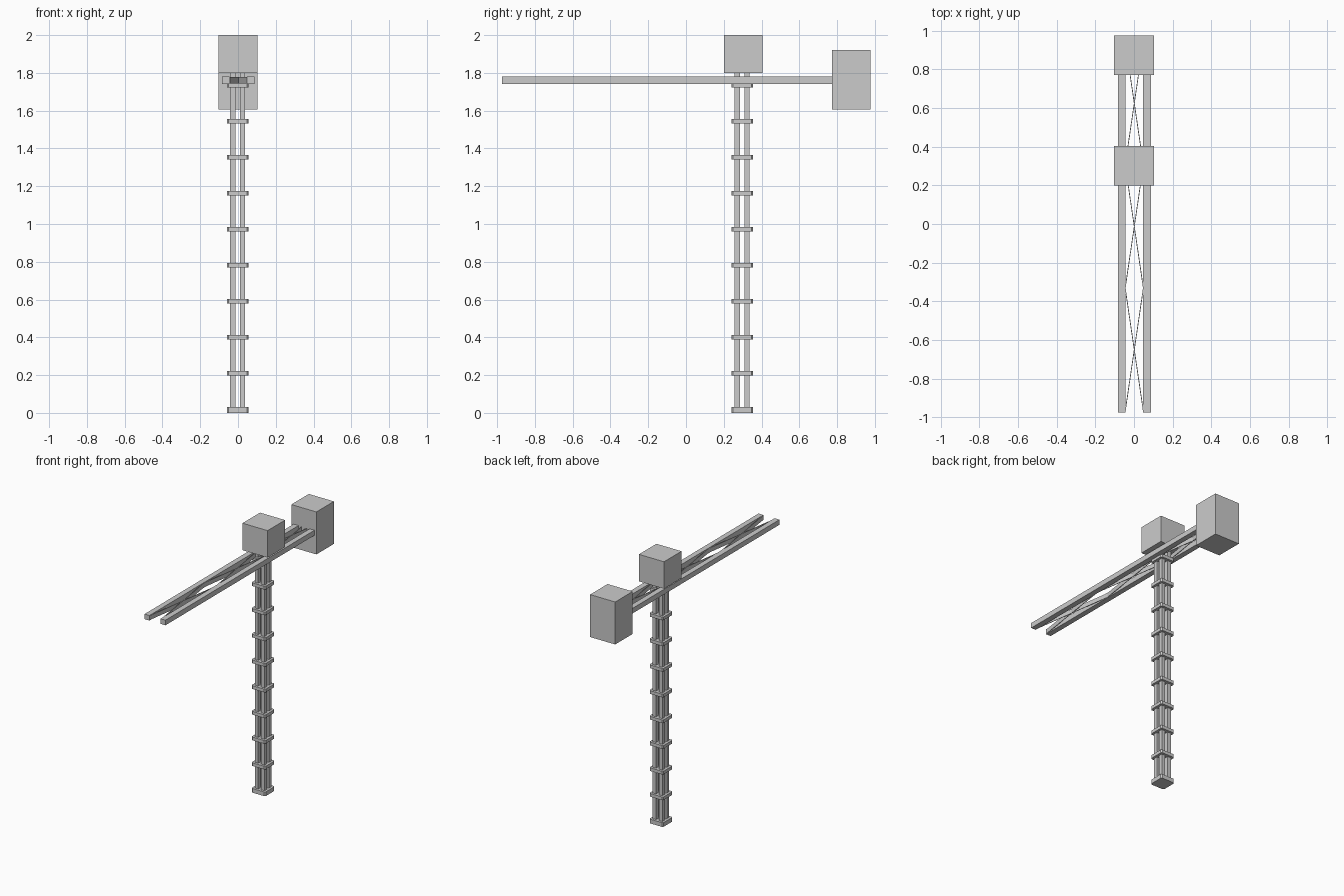
import bpy
import bmesh
from mathutils import Matrix, Vector

if "Cube" in bpy.data.objects:
    bpy.data.objects.remove(bpy.data.objects["Cube"], do_unlink=True)

grey = bpy.data.materials.new("light grey")
grey.use_nodes = True
colour = (0.6, 0.6, 0.6, 1)
grey.diffuse_color = colour
grey.node_tree.nodes["Principled BSDF"].inputs["Base Color"].default_value = colour


def box(name, low, high, chamfer=0):
    """Box between two corners, with optional chamfered upright edges."""
    low, high = Vector(low), Vector(high)
    bm = bmesh.new()
    bmesh.ops.create_cube(bm, size=1)
    bmesh.ops.scale(bm, vec=high - low, verts=bm.verts)
    if chamfer:
        upright = [e for e in bm.edges
                   if abs(e.verts[0].co.z - e.verts[1].co.z) > 1e-4]
        bmesh.ops.bevel(bm, geom=upright, offset=chamfer, segments=1,
                        affect='EDGES')
    mesh = bpy.data.meshes.new(name)
    bm.to_mesh(mesh)
    bm.free()
    mesh.materials.append(grey)
    obj = bpy.data.objects.new(name, mesh)
    obj.location = (low + high) / 2
    bpy.context.collection.objects.link(obj)
    return obj


def plate(name, start, end, thickness, height):
    """Thin upright plate running between two points."""
    start, end = Vector(start), Vector(end)
    run = end - start
    half = Vector((run.length, thickness, height)) / 2
    obj = box(name, -half, half)
    obj.matrix_world = (Matrix.Translation((start + end) / 2)
                        @ run.to_track_quat('X', 'Z').to_matrix().to_4x4())
    return obj


# Mast: four posts tied by chamfered collars
mast_x, mast_y = -0.002, 0.297
for side, sx in (("left", 1), ("right", -1)):
    for end, sy in (("front", -1), ("back", 1)):
        cx, cy = mast_x + sx * 0.026, mast_y + sy * 0.026
        box(f"mast_post_{end}_{side}", (cx - 0.014, cy - 0.014, 0),
            (cx + 0.014, cy + 0.014, 1.8))
for i in range(10):
    z = 0.019 + i * 0.1907
    bottom = 0 if i == 0 else z - 0.012
    box(f"mast_collar_{i + 1}", (mast_x - 0.057, mast_y - 0.057, bottom),
        (mast_x + 0.057, mast_y + 0.057, z + 0.012), chamfer=0.008)

# Jib: two rails with crossed bracing between them
for side, cx in (("left", 0.067), ("right", -0.064)):
    box(f"jib_rail_{side}", (cx - 0.02, -0.975, 1.742),
        (cx + 0.02, 0.96, 1.78))
bay = 0.638
for i in range(3):
    y = -0.97 + i * bay
    for s in (1, -1):
        plate(f"jib_brace_{i + 1}_{'a' if s > 0 else 'b'}",
              (0.0015 - s * 0.047, y, 1.761),
              (0.0015 + s * 0.047, y + bay, 1.761), 0.004, 0.032)

# Cab on top of the mast and counterweight at the rear
box("cab", (-0.103, 0.2, 1.8), (0.103, 0.405, 2.0))
box("counterweight", (-0.103, 0.772, 1.605), (0.103, 0.977, 1.92))
